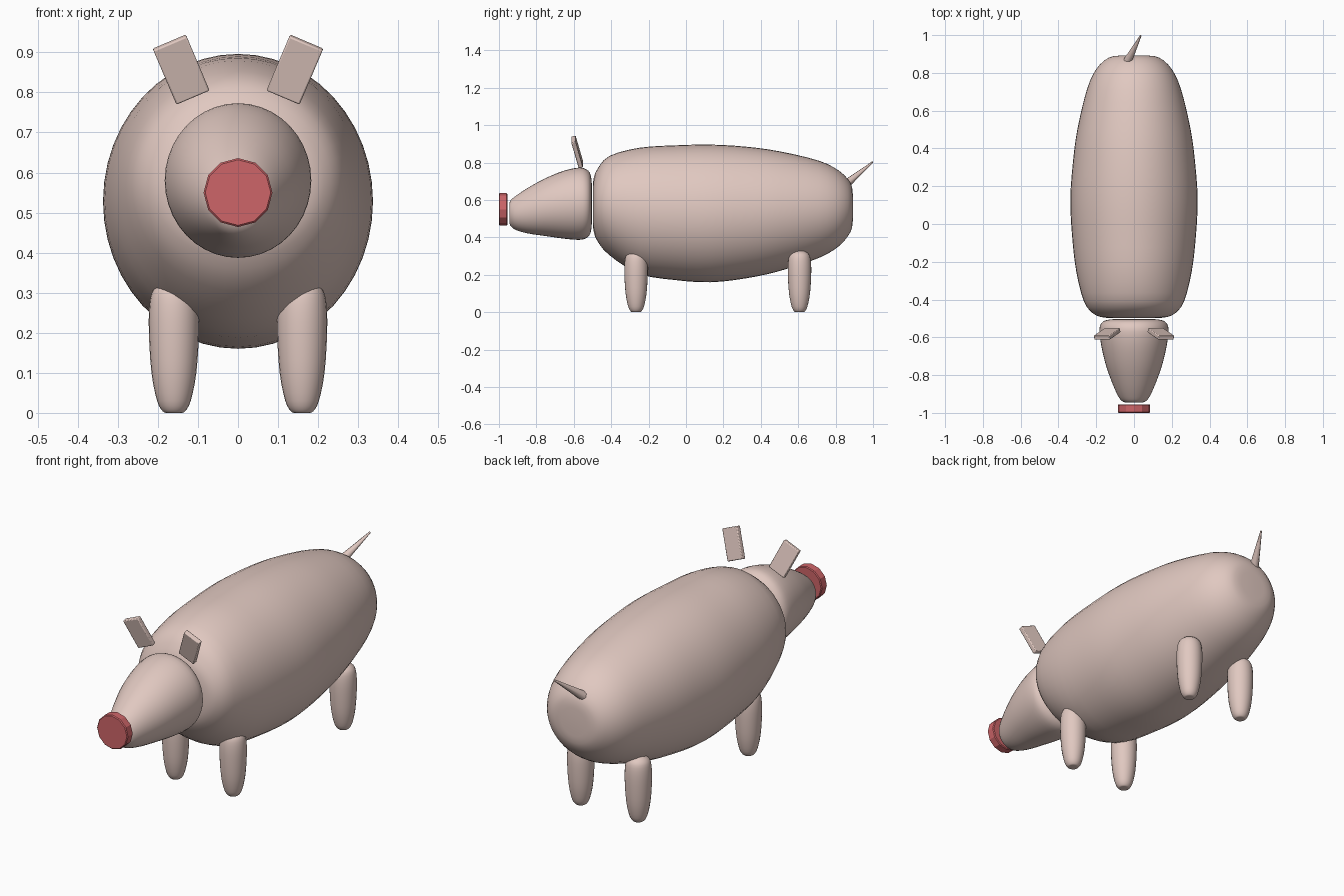
import bpy, math
from mathutils import Vector

if "Cube" in bpy.data.objects:
    bpy.data.objects.remove(bpy.data.objects["Cube"])


def material(name, rgb):
    m = bpy.data.materials.new(name)
    m.diffuse_color = (*rgb, 1)
    m.use_nodes = True
    m.node_tree.nodes["Principled BSDF"].inputs["Base Color"].default_value = m.diffuse_color
    return m


SKIN = material("skin", (0.75, 0.58, 0.53))
RED = material("snout_red", (0.61, 0.13, 0.14))


def finish(ob, mat, angle=40):
    ob.data.materials.append(mat)
    bpy.ops.object.select_all(action='DESELECT')
    ob.select_set(True)
    bpy.context.view_layer.objects.active = ob
    bpy.ops.object.shade_smooth_by_angle(angle=math.radians(angle))


def refine(points, steps):
    # Catmull-Rom interpolation of the stations
    pts = [Vector(p) for p in points]
    out = []
    for i in range(len(pts) - 1):
        a, b, c, d = pts[max(i - 1, 0)], pts[i], pts[i + 1], pts[min(i + 2, len(pts) - 1)]
        for k in range(steps):
            t = k / steps
            out.append(0.5 * (2 * b + (c - a) * t + (2 * a - 5 * b + 4 * c - d) * t ** 2
                              + (3 * b - a - 3 * c + d) * t ** 3))
    return out + [pts[-1]]


def loft(name, stations, place, n=40, steps=3):
    # elliptical rings (position, centre, radius u, radius v) joined into a skin
    rings = refine(stations, steps)
    verts, faces = [], []
    for s, c, ru, rv in rings:
        for k in range(n):
            a = 2 * math.pi * k / n
            verts.append(place(ru * math.cos(a), s, c + rv * math.sin(a)))
    for r in range(len(rings) - 1):
        for k in range(n):
            j = (k + 1) % n
            faces.append((r * n + k, r * n + j, (r + 1) * n + j, (r + 1) * n + k))
    last = (len(rings) - 1) * n
    faces.append(tuple(reversed(range(n))))
    faces.append(tuple(range(last, last + n)))
    me = bpy.data.meshes.new(name)
    me.from_pydata(verts, [], faces)
    ob = bpy.data.objects.new(name, me)
    bpy.context.collection.objects.link(ob)
    bpy.context.view_layer.objects.active = ob
    ob.select_set(True)
    bpy.ops.object.mode_set(mode='EDIT')
    bpy.ops.mesh.select_all(action='SELECT')
    bpy.ops.mesh.normals_make_consistent(inside=False)
    bpy.ops.object.mode_set(mode='OBJECT')
    finish(ob, SKIN, 75)
    return ob


def along_y(u, s, v):
    return (u, s, v)


# Barrel body
loft("body", [
    (-0.498, 0.575, 0.10, 0.08), (-0.495, 0.575, 0.16, 0.135),
    (-0.475, 0.573, 0.215, 0.19), (-0.41, 0.57, 0.265, 0.265),
    (-0.25, 0.542, 0.306, 0.337), (-0.06, 0.532, 0.328, 0.36),
    (0.13, 0.528, 0.337, 0.368), (0.32, 0.533, 0.324, 0.352),
    (0.5, 0.54, 0.30, 0.32), (0.71, 0.55, 0.25, 0.26),
    (0.82, 0.555, 0.20, 0.20), (0.88, 0.56, 0.135, 0.13),
    (0.892, 0.56, 0.07, 0.07)], along_y, n=48)

# Tapered head
loft("head", [
    (-0.945, 0.53, 0.04, 0.045), (-0.94, 0.53, 0.06, 0.065),
    (-0.915, 0.53, 0.082, 0.088), (-0.85, 0.542, 0.112, 0.12),
    (-0.75, 0.562, 0.148, 0.155), (-0.65, 0.575, 0.172, 0.182),
    (-0.57, 0.58, 0.183, 0.193), (-0.53, 0.58, 0.176, 0.182),
    (-0.51, 0.58, 0.15, 0.155), (-0.503, 0.58, 0.10, 0.10)], along_y)

# Flat twelve-sided snout disc
bpy.ops.mesh.primitive_cylinder_add(vertices=12, radius=0.086, depth=0.045,
                                    location=(0, -0.9775, 0.55),
                                    rotation=(math.pi / 2, 0, 0))
snout = bpy.context.object
snout.name = "snout"
bev = snout.modifiers.new("bevel", 'BEVEL')
bev.width, bev.segments = 0.004, 1
finish(snout, RED, 20)

# Legs
LEG = [(0.0, 0.018), (0.004, 0.028), (0.03, 0.042), (0.1, 0.056),
       (0.2, 0.0625), (0.27, 0.061), (0.31, 0.05), (0.33, 0.02)]
for row, y in (("front", -0.267), ("back", 0.607)):
    for side, x in (("left", 0.16), ("right", -0.16)):
        loft(f"{row}_leg_{side}", [(z, 0, r, r) for z, r in LEG],
             lambda u, s, v: (x + u, y + v, s), n=24)

# Slab ears, tilted forward and outward
for side, sx in (("left", 1), ("right", -1)):
    bpy.ops.mesh.primitive_cube_add(size=1, location=(sx * 0.142, -0.582, 0.857),
                                    rotation=(math.radians(15), sx * math.radians(23), 0))
    ear = bpy.context.object
    ear.name = f"ear_{side}"
    ear.scale = (0.09, 0.024, 0.153)
    bpy.ops.object.transform_apply(location=False, rotation=False, scale=True)
    bev = ear.modifiers.new("bevel", 'BEVEL')
    bev.width, bev.segments = 0.004, 2
    finish(ear, SKIN, 30)

# Pointed tail
base, tip = Vector((-0.034, 0.862, 0.69)), Vector((0.036, 0.998, 0.803))
d = tip - base
bpy.ops.mesh.primitive_cone_add(vertices=8, radius1=0.023, radius2=0.004, depth=d.length,
                                location=(base + tip) / 2,
                                rotation=d.to_track_quat('Z', 'Y').to_euler())
bpy.context.object.name = "tail"
finish(bpy.context.object, SKIN, 50)
